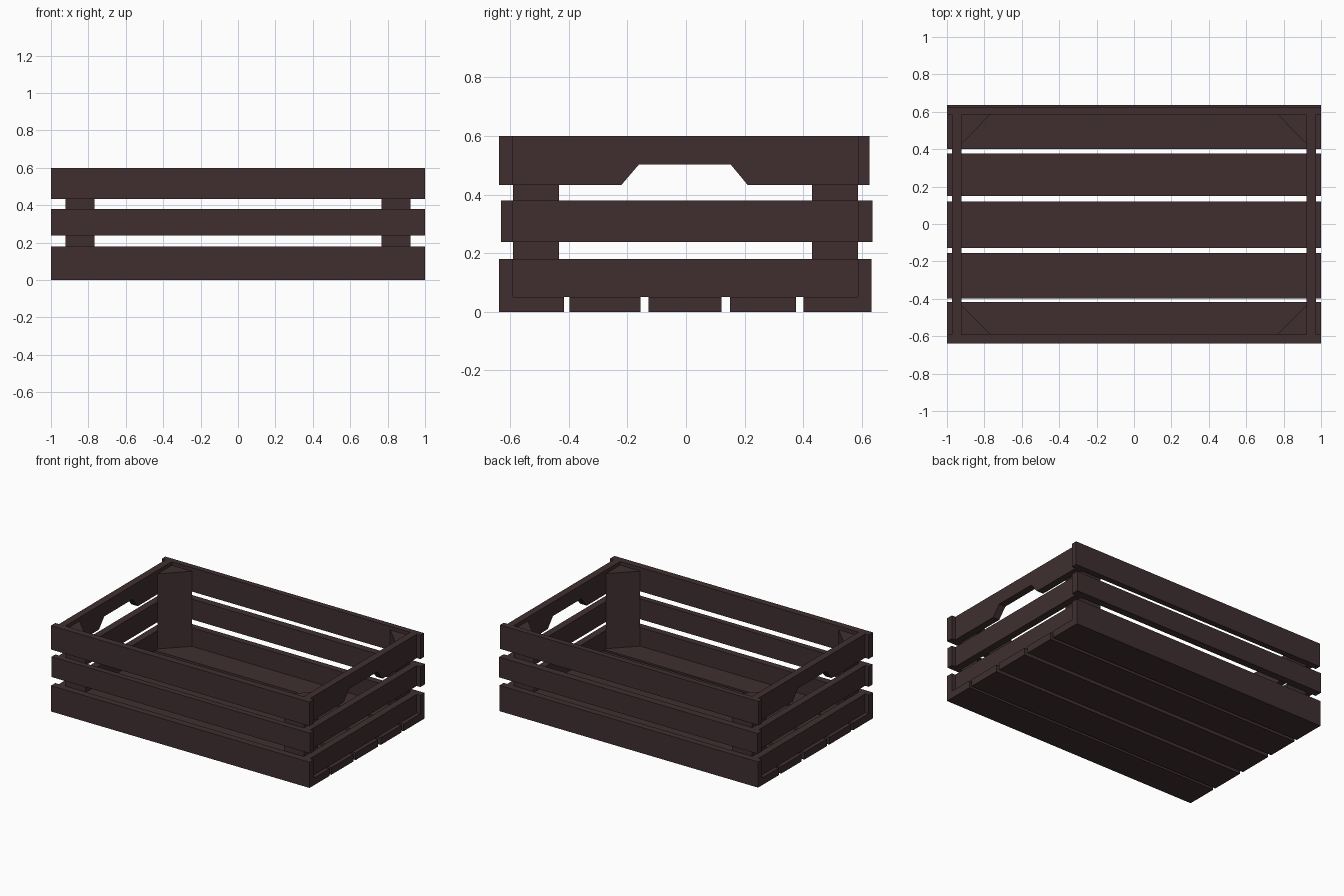
import bpy, bmesh
from mathutils import Vector

if "Cube" in bpy.data.objects:
    bpy.data.objects.remove(bpy.data.objects["Cube"])

wood = bpy.data.materials.new("dark brown wood")
wood.diffuse_color = (0.050, 0.028, 0.030, 1)
wood.use_nodes = True
wood.node_tree.nodes["Principled BSDF"].inputs["Base Color"].default_value = wood.diffuse_color


def prism(name, points, offset):
    """Extrude a flat polygon along an offset vector."""
    bm = bmesh.new()
    face = bm.faces.new([bm.verts.new(p) for p in points])
    ext = bmesh.ops.extrude_face_region(bm, geom=[face])
    new = [v for v in ext["geom"] if isinstance(v, bmesh.types.BMVert)]
    bmesh.ops.translate(bm, verts=new, vec=Vector(offset))
    bmesh.ops.recalc_face_normals(bm, faces=bm.faces)
    mesh = bpy.data.meshes.new(name)
    bm.to_mesh(mesh)
    bm.free()
    mesh.materials.append(wood)
    obj = bpy.data.objects.new(name, mesh)
    bpy.context.collection.objects.link(obj)
    return obj


def board(name, x0, x1, y0, y1, z0, z1):
    return prism(name, [(x0, y0, z0), (x1, y0, z0), (x1, y1, z0), (x0, y1, z0)],
                 (0, 0, z1 - z0))


FRONT, BACK = -0.59, 0.586      # inner faces of the long sides
FLOOR = 0.05

# long side slats: name, outer front y, outer back y, bottom, top
for name, yf, yb, z0, z1 in [("lower", -0.638, 0.632, 0, 0.18),
                             ("middle", -0.631, 0.637, 0.238, 0.38),
                             ("upper", -0.638, 0.626, 0.433, 0.6)]:
    board("front_slat_" + name, -1, 1, yf, FRONT, z0, z1)
    board("back_slat_" + name, -1, 1, BACK, yb, z0, z1)

# floor boards
for i, (y0, y1) in enumerate([(FRONT, -0.417), (-0.397, -0.155), (-0.128, 0.121),
                              (0.15, 0.376), (0.4, BACK)]):
    board(f"floor_board_{i + 1}", -1, 1, y0, y1, 0, FLOOR)

# end panels and corner posts, mirrored left and right
for side, s in (("left", -1), ("right", 1)):
    xi, xo = s * 0.922, s * 0.972
    board(side + "_end_slat_lower", xi, xo, FRONT, BACK, FLOOR, 0.18)
    board(side + "_end_slat_middle", xi, xo, FRONT, BACK, 0.238, 0.38)

    # upper end slat with the hand hold cut into its lower edge
    profile = [(FRONT, 0.433), (-0.22, 0.433), (-0.16, 0.503), (0.152, 0.503),
               (0.21, 0.433), (BACK, 0.433), (BACK, 0.6), (FRONT, 0.6)]
    prism(side + "_end_slat_handle", [(xi, y, z) for y, z in profile], (xo - xi, 0, 0))

    # triangular corner posts
    for end, y, d in (("front", FRONT, 1), ("back", BACK, -1)):
        prism(f"{side}_{end}_corner_post",
              [(xi, y, FLOOR), (s * 0.767, y, FLOOR), (xi, y + d * 0.156, FLOOR)],
              (0, 0, 0.525))
